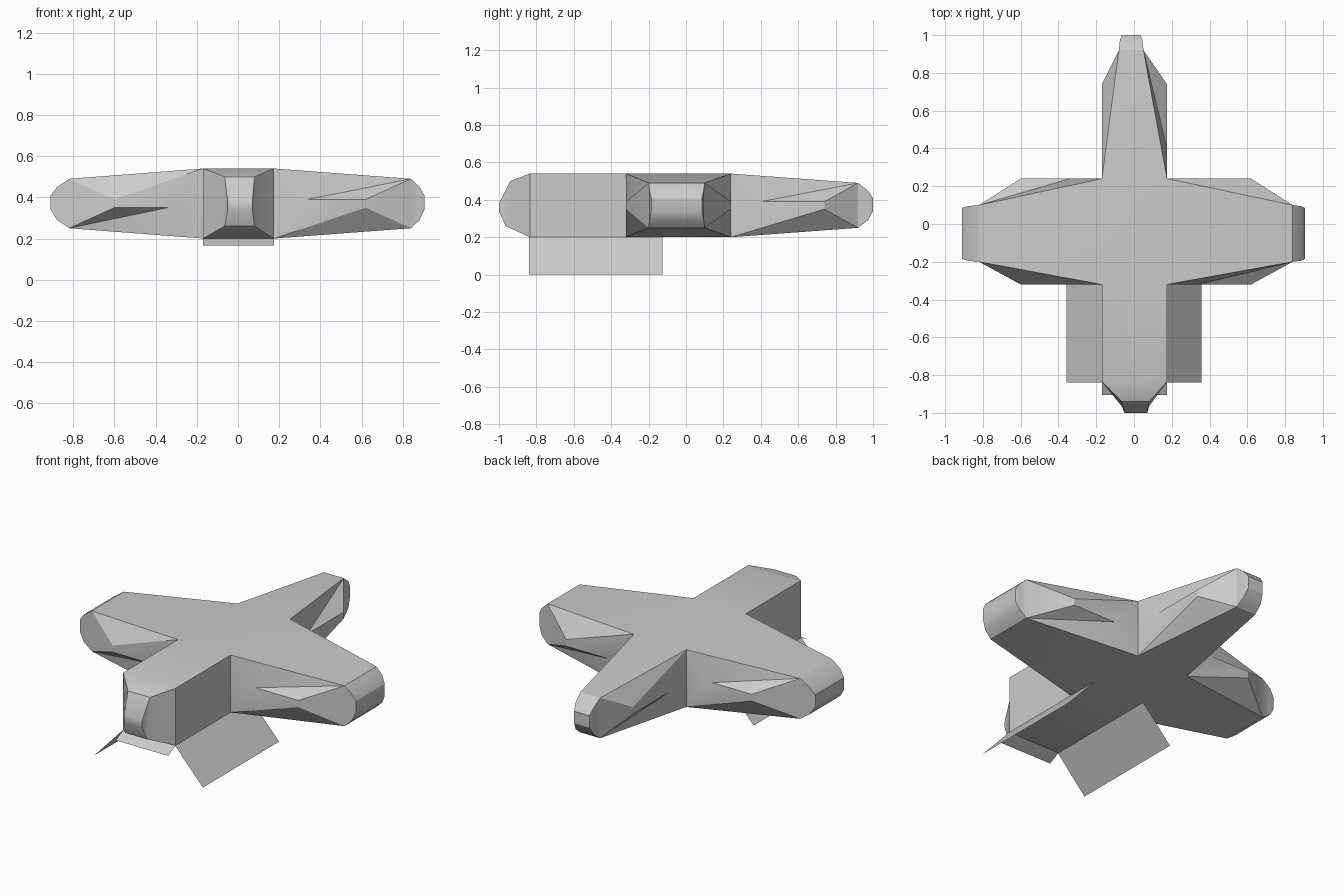
import bpy
import bmesh

cube = bpy.data.objects.get("Cube")
if cube:
    bpy.data.objects.remove(cube, do_unlink=True)

grey = bpy.data.materials.new("plain grey")
grey.use_nodes = True
tone = (0.6, 0.6, 0.6, 1)
grey.diffuse_color = tone
grey.node_tree.nodes["Principled BSDF"].inputs["Base Color"].default_value = tone

X0, X1, Y0, Y1 = -0.17, 0.175, -0.32, 0.24
LOW, HIGH = 0.2, 0.54


def finish(name, bm, closed):
    bmesh.ops.remove_doubles(bm, verts=bm.verts, dist=0.001)
    if closed:
        bmesh.ops.recalc_face_normals(bm, faces=bm.faces)
    mesh = bpy.data.meshes.new(name)
    bm.to_mesh(mesh)
    bm.free()
    mesh.materials.append(grey)
    obj = bpy.data.objects.new(name, mesh)
    bpy.context.collection.objects.link(obj)
    return obj


def face(bm, *points):
    bm.faces.new([bm.verts.new(p) for p in points])


def ring(u, v0, v1, low, high):
    """Rectangular section across an arm."""
    return [(u, v0, low), (u, v1, low), (u, v1, high), (u, v0, high)]


def skin(bm, rings, place):
    """Join successive sections and close the last one."""
    for a, b in zip(rings, rings[1:]):
        for i in range(4):
            j = (i + 1) % 4
            face(bm, *map(place, (a[i], a[j], b[j], b[i])))
    face(bm, *map(place, rings[-1]))


def arm(bm, place, root, inner, bulge, end, tip, v, ev):
    """Tapered arm with a pointed bulge on each flank and a rounded end."""
    R = ring(root, *v, LOW, HIGH)
    E = ring(end, *ev, 0.25, 0.49)
    B = ring(bulge, *v, 0.35, 0.39)

    def add(*pts):
        face(bm, *map(place, pts))

    add(R[3], R[2], E[2], E[3])
    add(R[0], R[1], E[1], E[0])
    # Near, far indices: the far flank is the near flank upside down
    for near, far, side, z in ((3, 0, v[0], 0.39), (1, 2, v[1], 0.35)):
        P = (inner, side, z)
        add(R[near], P, E[near])
        add(P, B[near], E[near])
        add(B[near], B[far], E[far], E[near])
        add(B[far], R[far], E[far])
        add(R[near], R[far], B[far], B[near], P)
    mid = end + (tip - end) * 0.65
    skin(bm, [E, ring(mid, ev[0] + 0.005, ev[1] - 0.005, 0.29, 0.45),
              ring(tip, ev[0] + 0.015, ev[1] - 0.015, 0.34, 0.41)], place)


# Cross-shaped body: middle plates, then the arms
body = bmesh.new()
for z in (LOW, HIGH):
    face(body, (X0, Y0, z), (X1, Y0, z), (X1, Y1, z), (X0, Y1, z))
arm(body, lambda p: p, X1, 0.34, 0.62, 0.84, 0.905, (Y0, Y1), (-0.2, 0.1))
arm(body, lambda p: (-p[0], -p[1], p[2]), -X0, 0.34, 0.6, 0.82, 0.91,
    (-Y1, -Y0), (-0.1, 0.2))
arm(body, lambda p: (-p[1], p[0], p[2]), Y1, 0.4, 0.74, 0.92, 1.0,
    (-X1, -X0), (-0.05, 0.08))

# Straight front arm with a blunt nose
nose = ring(0.95, -0.065, 0.08, 0.26, 0.5)
nose = [(u + (0.015 if z < 0.4 else -0.01), v, z) for u, v, z in nose]
skin(body, [ring(-Y0, X0, X1, LOW, HIGH), ring(0.835, X0, X1, LOW, HIGH),
            nose, ring(1.0, -0.05, 0.07, 0.34, 0.38)],
     lambda p: (p[1], -p[0], p[2]))
body_obj = finish("cross_body", body, True)

# Thin flaps hanging from the lower edges of the front arm
for name, s, x in (("right_flap", -1, X0), ("left_flap", 1, X1)):
    bm = bmesh.new()
    pts = [(x, -0.84, LOW), (x, -0.125, LOW), (s * 0.357, -0.125, 0), (s * 0.357, -0.84, 0)]
    face(bm, *(pts if s < 0 else pts[::-1]))
    finish(name, bm, False)
bm = bmesh.new()
face(bm, (X0, -0.835, LOW), (X0, -0.905, 0.165), (X1, -0.905, 0.165), (X1, -0.835, LOW))
finish("front_flap", bm, False)

bpy.ops.object.select_all(action="DESELECT")
body_obj.select_set(True)
bpy.context.view_layer.objects.active = body_obj
bpy.ops.object.shade_smooth_by_angle(angle=0.5)
